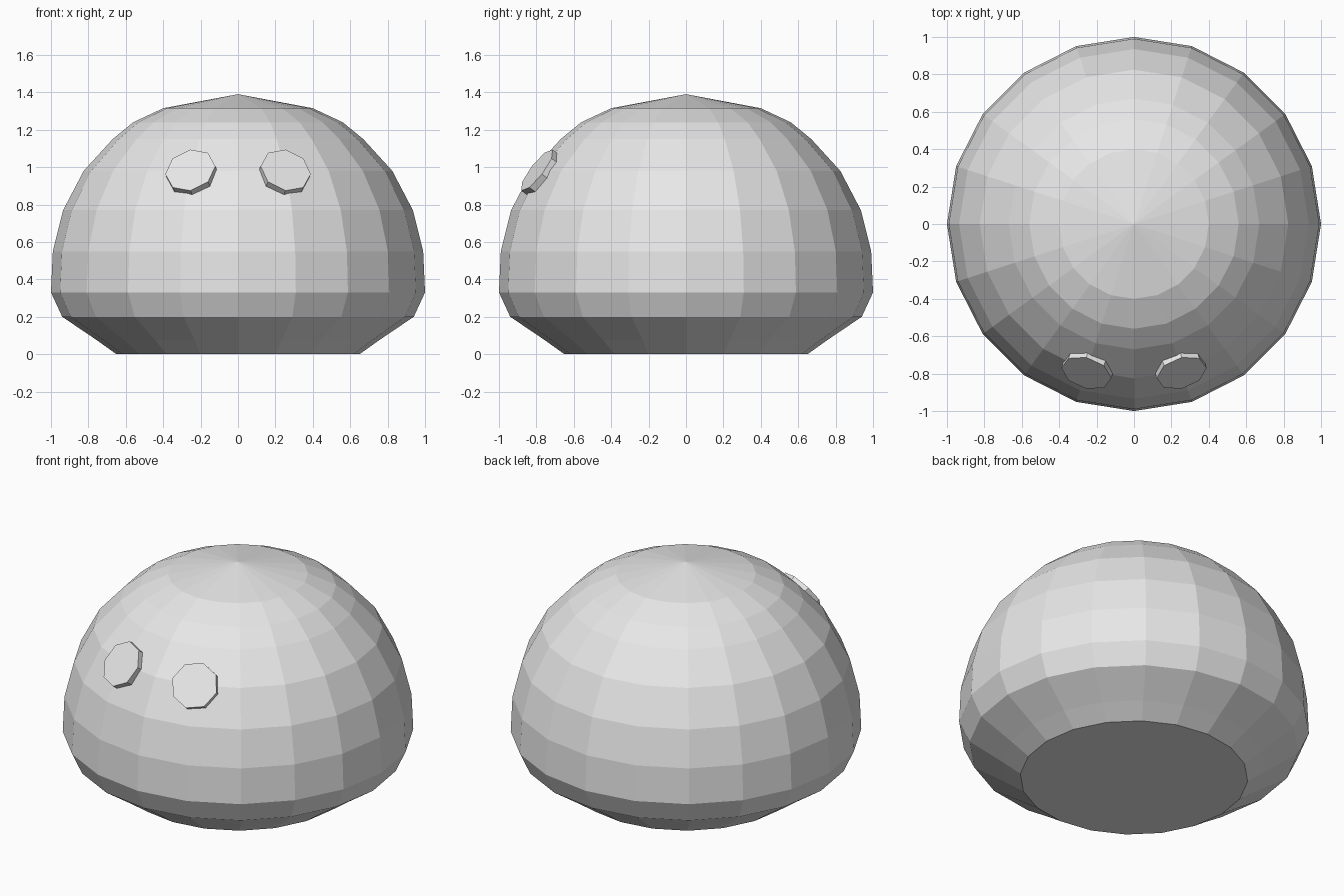
import bpy, bmesh
from math import radians, cos, sin, tau
from mathutils import Matrix, Vector

default_cube = bpy.data.objects.get("Cube")
if default_cube:
    bpy.data.objects.remove(default_cube, do_unlink=True)

grey = bpy.data.materials.new("light grey")
grey.use_nodes = True
grey.diffuse_color = (0.8, 0.8, 0.8, 1)
grey.node_tree.nodes["Principled BSDF"].inputs["Base Color"].default_value = (0.8, 0.8, 0.8, 1)


def add_part(name, bm):
    bmesh.ops.recalc_face_normals(bm, faces=bm.faces)
    mesh = bpy.data.meshes.new(name)
    bm.to_mesh(mesh)
    bm.free()
    mesh.materials.append(grey)
    part = bpy.data.objects.new(name, mesh)
    bpy.context.collection.objects.link(part)
    return part


# Domed body: a faceted lathe of (radius, height) rings with a shallow cone on top
SIDES = 20
profile = [(0.65, 0), (0.755, 0.075), (0.94, 0.2), (1, 0.33), (0.99, 0.55),
           (0.935, 0.77), (0.825, 0.98), (0.67, 1.15), (0.56, 1.24), (0.4, 1.315)]
bm = bmesh.new()
rings = [[bm.verts.new((r * cos(tau * i / SIDES), r * sin(tau * i / SIDES), z))
          for i in range(SIDES)] for r, z in profile]
tip = bm.verts.new((0, 0, 1.39))
bm.faces.new(rings[0])
for i in range(SIDES):
    j = (i + 1) % SIDES
    for low, high in zip(rings, rings[1:]):
        bm.faces.new((low[i], low[j], high[j], high[i]))
    bm.faces.new((rings[-1][i], rings[-1][j], tip))
add_part("body", bm)

# Eyes: eight-sided discs sunk into the front, tilted to follow the dome
DEPTH = 0.06
for side, name in ((1, "left_eye"), (-1, "right_eye")):
    bm = bmesh.new()
    turn = (Matrix.Rotation(radians(18 * side), 4, 'Z')
            @ Matrix.Rotation(radians(54), 4, 'X')
            @ Matrix.Rotation(radians(-11 * side), 4, 'Z'))
    place = Matrix.Translation(Vector((0.255 * side, -0.797, 0.984)))
    sink = Matrix.Translation((0, 0, -DEPTH / 2))
    bmesh.ops.create_cone(bm, cap_ends=True, segments=8, radius1=0.138,
                          radius2=0.138, depth=DEPTH, matrix=place @ turn @ sink)
    add_part(name, bm)
